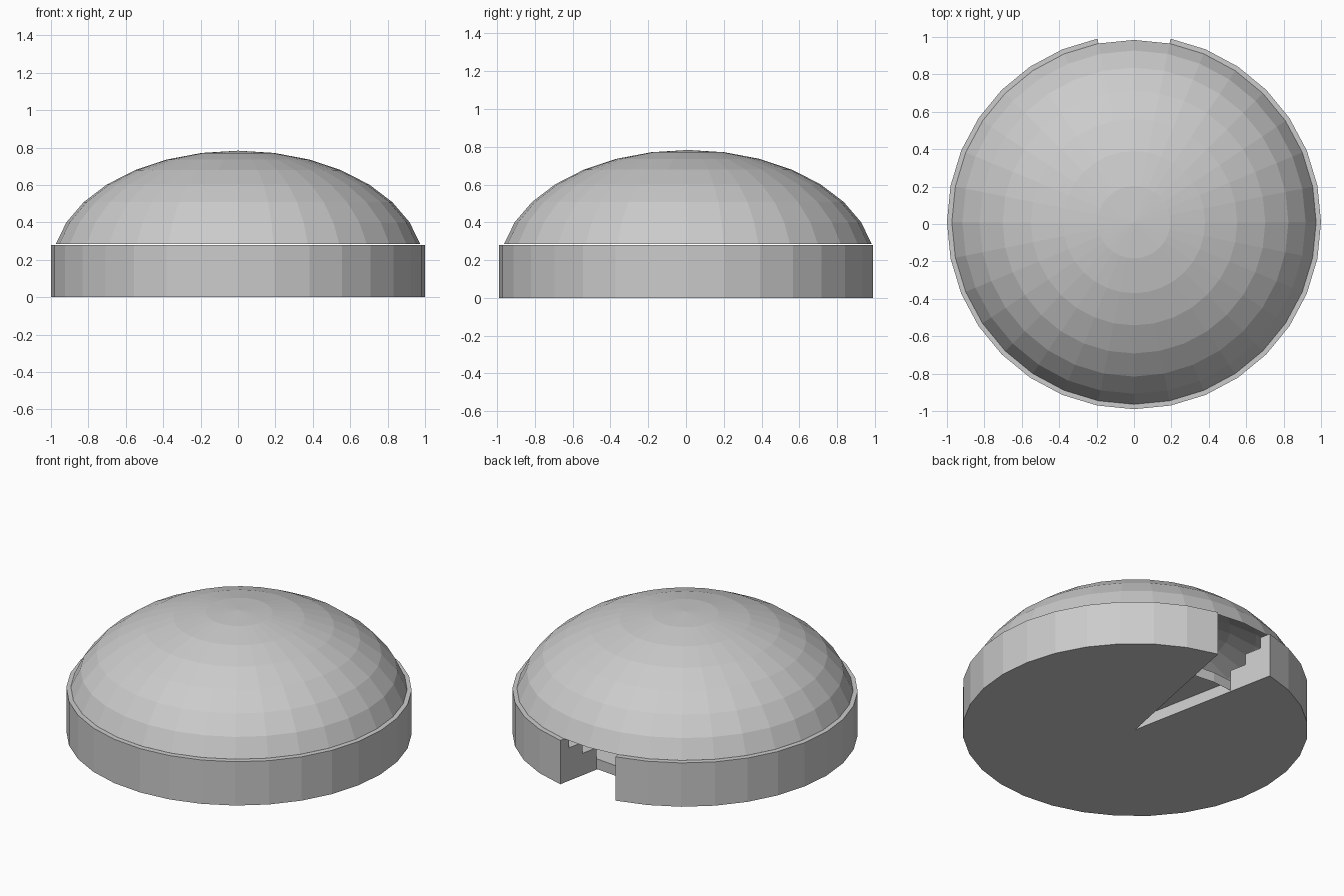
import bpy, bmesh
from math import sin, cos, radians

if "Cube" in bpy.data.objects:
    bpy.data.objects.remove(bpy.data.objects["Cube"])

STEP = 11.25          # 32 sides
CY = 0.01             # centre of revolution, so the bounds centre on y = 0


def revolve(name, profile, start, count, caps=False):
    """Spin an (r, z) profile about the vertical axis, angles measured from +y."""
    bm = bmesh.new()
    rows = []
    for i in range(count + 1):
        a = radians(start + i * STEP)
        rows.append([bm.verts.new((r * sin(a), CY + r * cos(a), z)) for r, z in profile])
    for a, b in zip(rows, rows[1:]):
        for j in range(len(profile) - 1):
            bm.faces.new((a[j], a[j + 1], b[j + 1], b[j]))
    if caps:
        bm.faces.new(rows[0])
        bm.faces.new(rows[-1])
    bmesh.ops.remove_doubles(bm, verts=bm.verts[:], dist=1e-5)
    bmesh.ops.dissolve_degenerate(bm, edges=bm.edges[:], dist=1e-5)
    bmesh.ops.recalc_face_normals(bm, faces=bm.faces[:])
    me = bpy.data.meshes.new(name)
    bm.to_mesh(me)
    bm.free()
    ob = bpy.data.objects.new(name, me)
    bpy.context.collection.objects.link(ob)
    return ob


# Stepped stand with a two-segment entrance gap at the back
steps = [(0, 0), (1, 0), (1, 0.28), (0.93, 0.28), (0.93, 0.21), (0.82, 0.21),
         (0.82, 0.14), (0.71, 0.14), (0.71, 0.07), (0, 0.07)]
revolve("stepped_stand", steps, STEP, 30, caps=True)

# Floor top and rim continuing across the gap, open underneath
floor = revolve("entrance_floor", [(0.71, 0.005), (0.71, 0.07), (0, 0.07)], -STEP, 2)
floor.data.update()
if max(floor.data.polygons, key=lambda p: abs(p.normal.z)).normal.z < 0:
    floor.data.flip_normals()

# Flattened dome roof, open underneath
dome = [(0.993 * sin(radians(i * STEP)), 0.783 - 0.62 * (1 - cos(radians(i * STEP))))
        for i in range(8)]
roof = revolve("dome_roof", dome, 0, 32)
if max(roof.data.polygons, key=lambda p: abs(p.normal.z)).normal.z < 0:
    roof.data.flip_normals()
